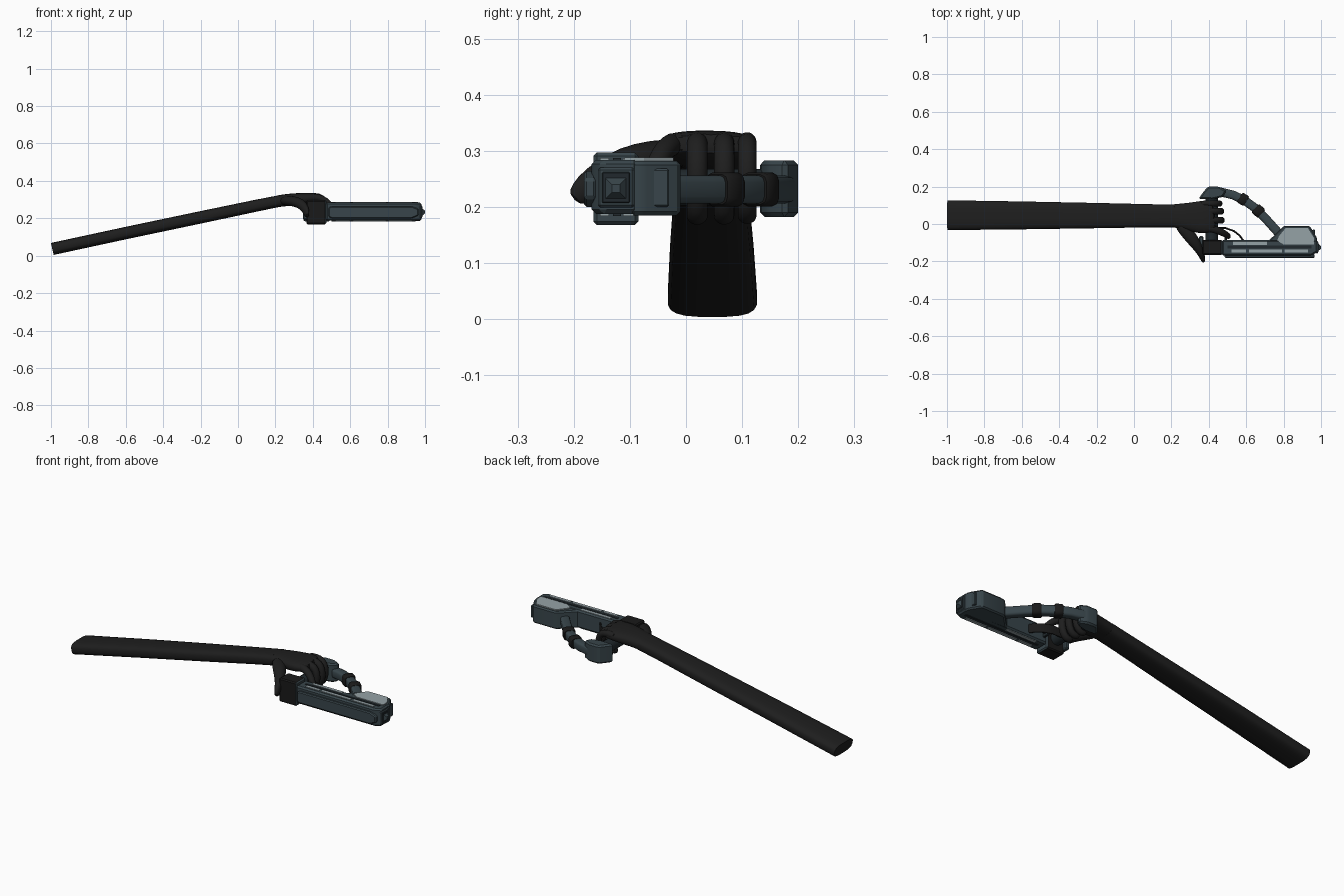
import bpy, bmesh, math
from mathutils import Vector


def material(name, rgb):
    m = bpy.data.materials.new(name)
    m.diffuse_color = (*rgb, 1)
    return m


SLEEVE = material("black fabric", (0.013, 0.013, 0.013))
RUBBER = material("black rubber", (0.010, 0.010, 0.010))
SLATE = material("slate metal", (0.040, 0.060, 0.070))
DARK = material("dark slate", (0.015, 0.022, 0.026))
LIGHT = material("light grey panel", (0.30, 0.36, 0.38))


def finish(name, bm, mat, smooth=35):
    bmesh.ops.recalc_face_normals(bm, faces=bm.faces)
    me = bpy.data.meshes.new(name)
    bm.to_mesh(me)
    bm.free()
    ob = bpy.data.objects.new(name, me)
    bpy.context.collection.objects.link(ob)
    me.materials.append(mat)
    bpy.ops.object.select_all(action='DESELECT')
    ob.select_set(True)
    bpy.context.view_layer.objects.active = ob
    bpy.ops.object.shade_smooth_by_angle(angle=math.radians(smooth))
    return ob


def loft(name, pts, ref, mat, sides=14, power=2.0, sub=1, smooth=50):
    """Skin superellipse rings along a path; each point is x, y, z, half width along ref, half height."""
    bm = bmesh.new()
    ref = Vector(ref)
    pos = [Vector(p[:3]) for p in pts]
    rings = []
    for i, p in enumerate(pts):
        d = (pos[min(i + 1, len(pos) - 1)] - pos[max(i - 1, 0)]).normalized()
        a = (ref - d * ref.dot(d)).normalized()
        b = d.cross(a)
        ring = []
        for k in range(sides):
            t = 2 * math.pi * (k + 0.5) / sides
            c, s = math.cos(t), math.sin(t)
            u = math.copysign(abs(c) ** (2 / power), c) * p[3]
            v = math.copysign(abs(s) ** (2 / power), s) * p[4]
            ring.append(bm.verts.new(pos[i] + a * u + b * v))
        rings.append(ring)
    for r, q in zip(rings, rings[1:]):
        for k in range(sides):
            j = (k + 1) % sides
            bm.faces.new((r[k], r[j], q[j], q[k]))
    bm.faces.new(rings[0])
    bm.faces.new(rings[-1])
    ob = finish(name, bm, mat, smooth)
    if sub:
        ob.modifiers.new("smooth", 'SUBSURF').levels = sub
        ob.modifiers["smooth"].render_levels = sub
        for poly in ob.data.polygons:
            poly.use_smooth = True
    return ob


def prism(name, outline, z0, z1, mat, bevel=0.0, axis='z'):
    """Extrude an xy outline in z, or an xz outline in y."""
    bm = bmesh.new()
    place = (lambda u, v, w: (u, v, w)) if axis == 'z' else (lambda u, v, w: (u, w, v))
    f = bm.faces.new([bm.verts.new(place(u, v, z0)) for u, v in outline])
    ext = bmesh.ops.extrude_face_region(bm, geom=[f])
    up = Vector(place(0, 0, z1 - z0))
    bmesh.ops.translate(bm, vec=up, verts=[v for v in ext['geom'] if isinstance(v, bmesh.types.BMVert)])
    if bevel:
        bmesh.ops.bevel(bm, geom=bm.edges[:], offset=bevel, segments=1, affect='EDGES')
    return finish(name, bm, mat, 25)


def box(name, x0, x1, y0, y1, z0, z1, mat, bevel=0.0):
    return prism(name, [(x0, y0), (x1, y0), (x1, y1), (x0, y1)], z0, z1, mat, bevel)


# forearm: flattened, tapering toward the wrist
loft("forearm", [(-0.993, 0.047, 0.036, 0.080, 0.033), (-0.98, 0.047, 0.039, 0.080, 0.033),
                 (-0.6, 0.046, 0.121, 0.075, 0.033), (-0.2, 0.045, 0.205, 0.068, 0.033),
                 (0.1, 0.044, 0.268, 0.062, 0.032), (0.22, 0.044, 0.292, 0.062, 0.031)],
     (0, 1, 0), SLEEVE, sides=20, power=3.2, sub=0)
# palm and back of the hand
loft("hand", [(0.17, 0.044, 0.282, 0.060, 0.030), (0.22, 0.044, 0.293, 0.063, 0.032),
              (0.29, 0.040, 0.301, 0.074, 0.033), (0.35, 0.035, 0.305, 0.088, 0.031),
              (0.40, 0.040, 0.309, 0.088, 0.028), (0.435, 0.045, 0.313, 0.080, 0.020)],
     (0, 1, 0), SLEEVE, sides=20, power=2.7)
# thumb reaching out behind the barrel
loft("thumb", [(0.235, 0.01, 0.295, 0.026, 0.030), (0.275, -0.035, 0.294, 0.028, 0.036),
               (0.315, -0.085, 0.288, 0.028, 0.034), (0.345, -0.13, 0.271, 0.027, 0.025),
               (0.361, -0.165, 0.246, 0.027, 0.018), (0.369, -0.188, 0.224, 0.024, 0.013),
               (0.371, -0.199, 0.212, 0.014, 0.009)], (0, 0, 1), SLEEVE)
# three fingers curled round the grip
for name, y, s in (("middle_finger", 0.020, 1.0), ("ring_finger", 0.068, 0.98), ("little_finger", 0.109, 0.9)):
    r = 0.019 * s
    path = [(0.36, 0.310), (0.41, 0.318), (0.45, 0.310), (0.468, 0.278), (0.468, 0.235),
            (0.455, 0.195), (0.430, 0.180), (0.405, 0.190)]
    loft(name, [(x - (1 - s) * 0.1, y, z, r, r * (1.1 if i < 3 else 0.95))
                for i, (x, z) in enumerate(path)], (0, 1, 0), SLEEVE)
# index finger on the trigger
loft("index_finger", [(0.36, -0.015, 0.308, 0.022, 0.022), (0.41, -0.022, 0.314, 0.021, 0.021),
                      (0.455, -0.037, 0.304, 0.020, 0.019), (0.485, -0.052, 0.280, 0.018, 0.018),
                      (0.505, -0.064, 0.252, 0.016, 0.016), (0.505, -0.070, 0.225, 0.012, 0.012)],
     (0, 1, 0), SLEEVE)

# barrel with its wide front head
prism("barrel", [(0.47, -0.168), (0.95, -0.168), (0.98, -0.15), (0.98, -0.085), (0.47, -0.085)],
      0.187, 0.284, SLATE, 0.008)
prism("barrel_head", [(0.71, -0.095), (0.735, -0.075), (0.80, -0.01), (0.94, -0.01), (0.979, -0.075), (0.979, -0.10)],
      0.185, 0.282, SLATE, 0.007)
prism("barrel_side_plate", [(0.485, 0.207), (0.50, 0.20), (0.93, 0.20), (0.965, 0.215),
                            (0.965, 0.25), (0.93, 0.264), (0.50, 0.264), (0.485, 0.257)],
      -0.182, -0.160, SLATE, 0.005, axis='y')
# muzzle: recessed frame and pointed tip
box("muzzle_frame", 0.972, 0.985, -0.157, -0.092, 0.199, 0.270, SLATE, 0.004)
box("muzzle_recess", 0.98, 0.987, -0.150, -0.100, 0.207, 0.262, DARK, 0.002)
loft("muzzle_tip", [(0.98, -0.125, 0.233, 0.034, 0.034), (1.0, -0.125, 0.233, 0.010, 0.010)],
     (0, 1, 0), SLATE, sides=4, sub=0, smooth=20)
box("head_front_panel", 0.955, 0.968, -0.075, -0.03, 0.20, 0.268, SLATE, 0.003)

# strips on the top and underside of the barrel
for side, z in (("top", 0.284), ("bottom", 0.187)):
    a, b = z - 0.003, z + 0.003
    box(side + "_slot", 0.50, 0.95, -0.130, -0.116, a, b, DARK)
    for i, (x0, x1, y0, y1) in enumerate(((0.53, 0.71, -0.112, -0.094), (0.52, 0.60, -0.153, -0.137),
                                          (0.615, 0.79, -0.153, -0.137), (0.805, 0.93, -0.153, -0.137))):
        box(f"{side}_strip_{i + 1}", x0, x1, y0, y1, a, b, LIGHT)
prism("head_top_panel", [(0.765, -0.088), (0.775, -0.065), (0.81, -0.022), (0.93, -0.022), (0.962, -0.075), (0.962, -0.11),
                         (0.80, -0.11)], 0.281, 0.288, LIGHT)

# rear clamp: black block with a slate front face
clamp = box("rear_clamp", 0.365, 0.472, -0.165, -0.085, 0.168, 0.297, RUBBER, 0.006)
clamp.data.materials.append(SLATE)
for f in clamp.data.polygons:
    f.material_index = int(f.normal.x > 0.5)
box("rear_plate", 0.347, 0.372, -0.155, -0.065, 0.192, 0.278, SLATE, 0.006)

# grip inside the fist and the block at its far end
loft("grip", [(0.415, -0.09, 0.235, 0.034, 0.034), (0.415, 0.15, 0.235, 0.034, 0.034)],
     (0, 0, 1), DARK, sides=12, sub=0)
prism("grip_end_block", [(0.345, 0.135), (0.37, 0.170), (0.395, 0.20), (0.455, 0.20), (0.495, 0.178),
                         (0.475, 0.145), (0.42, 0.132)], 0.182, 0.283, SLATE, 0.008)

# curved guard arm joining the grip block to the head, with black collars
guard = [(0.46, 0.172), (0.53, 0.155), (0.59, 0.127), (0.645, 0.087), (0.70, 0.033), (0.77, -0.045)]
loft("guard_arm", [(x, y, 0.231, 0.025, 0.024) for x, y in guard], (0, 0, 1), SLATE, sides=12, power=4, sub=0)
for i, (x, y, dx, dy) in enumerate(((0.583, 0.132, 0.016, -0.010), (0.665, 0.070, 0.015, -0.014))):
    loft(f"guard_collar_{i + 1}", [(x + k * dx, y + k * dy, 0.231, r, r) for k, r in
                                   ((-1.1, 0.027), (-0.8, 0.031), (0.8, 0.031), (1.1, 0.027))],
         (0, 0, 1), RUBBER, sides=12, power=4, sub=0)

# thin trigger guard and trigger
loft("trigger_guard", [(0.43, -0.022, 0.231, 0.024, 0.005), (0.49, -0.022, 0.231, 0.024, 0.005),
                       (0.535, -0.038, 0.231, 0.024, 0.005), (0.565, -0.062, 0.231, 0.024, 0.005),
                       (0.585, -0.09, 0.231, 0.024, 0.005)], (0, 0, 1), RUBBER, sides=12, power=4, sub=0)
box("trigger", 0.485, 0.497, -0.09, -0.05, 0.215, 0.247, DARK, 0.002)
